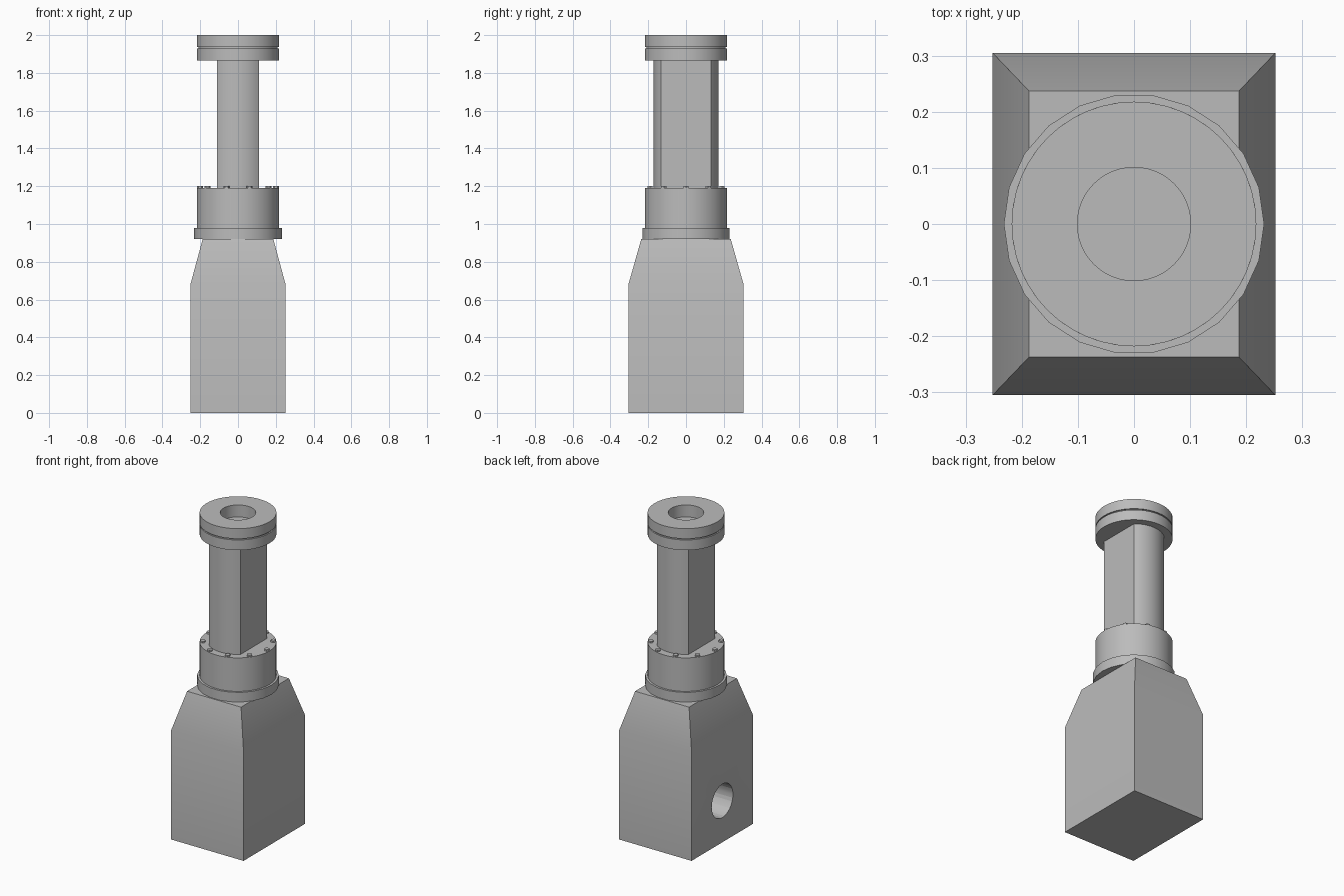
import bpy
import bmesh
from math import cos, sin, pi, asin, radians

if "Cube" in bpy.data.objects:
    bpy.data.objects.remove(bpy.data.objects["Cube"], do_unlink=True)

grey = bpy.data.materials.new("machine_grey")
grey.use_nodes = True
COLOUR = (0.5, 0.5, 0.5, 1)
grey.diffuse_color = COLOUR
grey.node_tree.nodes["Principled BSDF"].inputs["Base Color"].default_value = COLOUR


def smooth(obj):
    bpy.ops.object.select_all(action="DESELECT")
    obj.select_set(True)
    bpy.context.view_layer.objects.active = obj
    bpy.ops.object.shade_smooth_by_angle(angle=radians(30))


def loft(name, rings):
    """Skin a stack of equal-length closed rings and cap both ends."""
    bm = bmesh.new()
    loops = [[bm.verts.new(p) for p in ring] for ring in rings]
    n = len(loops[0])
    for a, b in zip(loops, loops[1:]):
        for i in range(n):
            j = (i + 1) % n
            bm.faces.new((a[i], a[j], b[j], b[i]))
    bm.faces.new(loops[0][::-1])
    bm.faces.new(loops[-1])
    bmesh.ops.recalc_face_normals(bm, faces=bm.faces)
    mesh = bpy.data.meshes.new(name)
    bm.to_mesh(mesh)
    bm.free()
    mesh.materials.append(grey)
    obj = bpy.data.objects.new(name, mesh)
    bpy.context.collection.objects.link(obj)
    smooth(obj)
    return obj


def circle(r, z, n, cx=0, cy=0):
    return [(cx + r * cos(2 * pi * i / n), cy + r * sin(2 * pi * i / n), z)
            for i in range(n)]


def rectangle(x, y, z):
    return [(-x, -y, z), (x, -y, z), (x, y, z), (-x, y, z)]


def turned(name, profile, n):
    return loft(name, [circle(r, z, n) for r, z in profile])


# Tapered housing with a round port bored into its right side
housing = loft("housing", [rectangle(0.252, 0.305, 0),
                           rectangle(0.252, 0.305, 0.68),
                           rectangle(0.187, 0.237, 0.92)])
bpy.ops.mesh.primitive_cylinder_add(vertices=32, radius=0.105, depth=0.6,
                                    location=(-0.252, 0, 0.26),
                                    rotation=(0, pi / 2, 0))
cutter = bpy.context.object
cutter.name = "port_cutter"
cutter.data.materials.append(grey)
cut = housing.modifiers.new("port", "BOOLEAN")
cut.operation = "DIFFERENCE"
cut.solver = "EXACT"
cut.object = cutter
bpy.context.view_layer.objects.active = housing
bpy.ops.object.modifier_apply(modifier=cut.name)
bpy.data.objects.remove(cutter, do_unlink=True)
smooth(housing)

# Mounting plate and collar
turned("mounting_plate", [(0.232, 0.92), (0.232, 0.98)], 22)
turned("collar", [(0.218, 0.98), (0.218, 1.19)], 40)

# Ring of bolts on the collar
for k in range(10):
    a = 2 * pi * k / 10
    x, y = 0.2 * cos(a), 0.2 * sin(a)
    loft(f"collar_bolt_{k + 1}", [circle(0.016, 1.185, 6, x, y),
                                  circle(0.016, 1.2, 6, x, y)])

# Column: round front and back, flat on both sides
RADIUS, FLAT = 0.172, 0.11
half = asin(FLAT / RADIUS)
STEPS = 12
section = []
for middle in (pi / 2, -pi / 2):
    for i in range(STEPS + 1):
        a = middle - half + 2 * half * i / STEPS
        section.append((RADIUS * cos(a), RADIUS * sin(a)))
loft("column", [[(x, y, z) for x, y in section] for z in (1.19, 1.865)])

# Grooved head with a shallow bore in the top
turned("head", [(0.218, 1.865), (0.218, 1.929), (0.21, 1.929), (0.21, 1.937),
                (0.218, 1.937), (0.218, 2), (0.101, 2), (0.101, 1.925)], 48)
